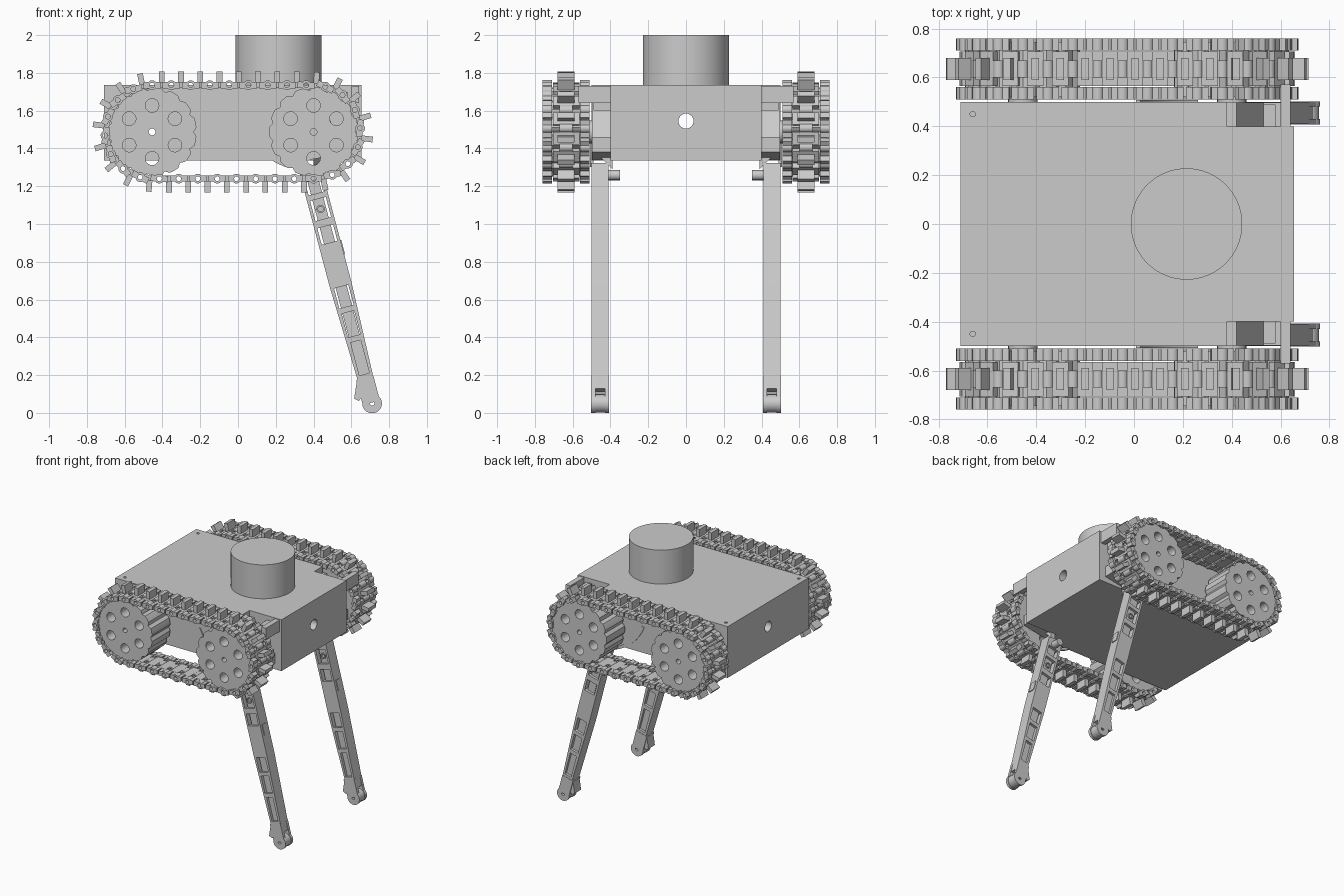
import bpy, bmesh
from math import cos, sin, pi, hypot, radians
from mathutils import Matrix

cube = bpy.data.objects.get("Cube")
if cube:
    bpy.data.objects.remove(cube, do_unlink=True)

grey = bpy.data.materials.new("plain_grey")
grey.use_nodes = True
colour = (0.6, 0.6, 0.6, 1)
grey.diffuse_color = colour
grey.node_tree.nodes["Principled BSDF"].inputs["Base Color"].default_value = colour


def frame(x=0, z=0, dx=1, dz=0):
    """Local x along (dx, dz) in the side plane, local z towards the front."""
    n = hypot(dx, dz)
    dx, dz = dx / n, dz / n
    return Matrix(((dx, -dz, 0, x), (0, 0, -1, 0), (dz, dx, 0, z), (0, 0, 0, 1)))


def ring(x, y, r, n=16):
    return [(x + r * cos(2 * pi * i / n), y + r * sin(2 * pi * i / n)) for i in range(n)]


def rect(x0, x1, y0, y1):
    return [(x0, y0), (x1, y0), (x1, y1), (x0, y1)]


def prism(bm, loops, z0, z1, matrix=None):
    """Extrude an outline, with further loops as through holes."""
    verts, faces, caps = [], [], ([], [])
    for loop in loops:
        low = [bm.verts.new((x, y, z0)) for x, y in loop]
        high = [bm.verts.new((x, y, z1)) for x, y in loop]
        verts += low + high
        for i in range(len(loop)):
            j = (i + 1) % len(loop)
            faces.append(bm.faces.new((low[i], low[j], high[j], high[i])))
            caps[0].append(bm.edges.get((low[i], low[j])))
            caps[1].append(bm.edges.get((high[i], high[j])))
    for edges in caps:
        filled = bmesh.ops.triangle_fill(bm, edges=edges, use_beauty=True, normal=(0, 0, 1))
        faces += [f for f in filled["geom"] if isinstance(f, bmesh.types.BMFace)]
    bmesh.ops.recalc_face_normals(bm, faces=faces)
    if matrix:
        bmesh.ops.transform(bm, matrix=matrix, verts=verts)


def part(name, bm):
    mesh = bpy.data.meshes.new(name)
    bm.to_mesh(mesh)
    bm.free()
    mesh.materials.append(grey)
    ob = bpy.data.objects.new(name, mesh)
    bpy.context.collection.objects.link(ob)
    return ob


SIDE = frame()
ACROSS = Matrix(((0, 0, 1, 0), (1, 0, 0, 0), (0, 1, 0, 0), (0, 0, 0, 1)))
WHEELS = (-0.455, 0.4)
AXLE_Z, PATH_R = 1.4875, 0.2475

# Hull with notched corners
bm = bmesh.new()
prism(bm, [[(-0.71, -0.5), (0.38, -0.5), (0.38, -0.4), (0.655, -0.4),
            (0.655, 0.4), (0.38, 0.4), (0.38, 0.5), (-0.71, 0.5)]], 1.335, 1.735)
hull = part("hull", bm)

# Bores through the hull and blind holes in its roof
bm = bmesh.new()
prism(bm, [ring(0, 1.545, 0.04, 24)], -1, 1, ACROSS)
for y in (-0.45, 0.45):
    prism(bm, [ring(-0.66, y, 0.011)], 1.7, 1.8)
roof_bores = part("hull_bores", bm)
bm = bmesh.new()
prism(bm, [ring(WHEELS[0], AXLE_Z, 0.018)], -1, 1, SIDE)
axle_bore = part("axle_bore", bm)
for cutter in (roof_bores, axle_bore):
    cutter.hide_render = True
    mod = hull.modifiers.new("bore", "BOOLEAN")
    mod.operation, mod.object, mod.solver = "DIFFERENCE", cutter, "EXACT"
graph = bpy.context.evaluated_depsgraph_get()
bored = bpy.data.meshes.new_from_object(hull.evaluated_get(graph))
hull.modifiers.clear()
hull.data = bored
for cutter in (roof_bores, axle_bore):
    bpy.data.objects.remove(cutter, do_unlink=True)

# Turret
bm = bmesh.new()
prism(bm, [ring(0.215, 0, 0.228, 64)], 1.73, 2.0)
part("turret", bm)

# One track link, lying along local x with its pad on local +y
SPAN = WHEELS[1] - WHEELS[0]
LINKS = 32
PITCH = (2 * SPAN + 2 * pi * PATH_R) / LINKS
link = bmesh.new()
for a, b in ((-0.125, -0.075), (0.075, 0.125)):
    prism(link, [ring(0, 0, 0.026, 12), ring(0, 0, 0.013, 12)], a, b)
    prism(link, [rect(0.02, 0.046, -0.018, 0.016)], a, b)
    prism(link, [rect(-0.046, -0.02, -0.018, 0.016)], a, b)
prism(link, [ring(0, 0, 0.024, 12), ring(0, 0, 0.013, 12)], -0.035, 0.035)
prism(link, [rect(0.018, PITCH - 0.018, -0.016, 0.014)], -0.07, 0.07)
prism(link, [rect(0.036, 0.066, 0.01, 0.073)], -0.045, 0.045)
link_mesh = bpy.data.meshes.new("track_link")
link.to_mesh(link_mesh)
link.free()


def track_point(s):
    """Point on the belt path, running clockwise from the top left."""
    arc = pi * PATH_R
    s %= 2 * (SPAN + arc)
    if s < SPAN:
        return WHEELS[0] + s, AXLE_Z + PATH_R
    s -= SPAN
    if s < arc:
        t = s / PATH_R
        return WHEELS[1] + PATH_R * sin(t), AXLE_Z + PATH_R * cos(t)
    s -= arc
    if s < SPAN:
        return WHEELS[1] - s, AXLE_Z - PATH_R
    t = (s - SPAN) / PATH_R
    return WHEELS[0] - PATH_R * sin(t), AXLE_Z - PATH_R * cos(t)


def half_width(u):
    return 0.038 + 0.021 * min(u / 0.65, 1)


for s, side in ((1, "front"), (-1, "back")):
    # Track belt
    bm = bmesh.new()
    for i in range(LINKS):
        x, z = track_point(i * PITCH)
        x2, z2 = track_point((i + 1) * PITCH)
        placed = link_mesh.copy()
        placed.transform(Matrix.Translation((0, -0.635 * s, 0)) @ frame(x, z, x2 - x, z2 - z))
        bm.from_mesh(placed)
        bpy.data.meshes.remove(placed)
    part(side + "_track", bm)

    # Scalloped wheels with lightening holes
    for x, place in zip(WHEELS, ("right", "left")):
        bm = bmesh.new()
        rim = []
        for i in range(120):
            t = 2 * pi * i / 120
            r = 0.236 - 0.016 * max(0, cos(15 * t)) ** 2
            rim.append((r * cos(t), r * sin(t)))
        holes = [ring(0.14 * cos(pi / 6 + k * pi / 3), 0.14 * sin(pi / 6 + k * pi / 3), 0.036, 20)
                 for k in range(6)]
        at = frame(x, AXLE_Z)
        prism(bm, [rim, ring(0, 0, 0.018)] + holes, s * 0.52, s * 0.745, at)
        prism(bm, [ring(0, 0, 0.06, 24), ring(0, 0, 0.018)], s * 0.49, s * 0.52, at)
        part(side + "_" + place + "_wheel", bm)

    # Curved guide rail on the hull side
    bm = bmesh.new()
    turns = [radians(203 + 47 * i / 16) for i in range(17)]
    arc = [(0.425 * cos(t), 0.425 * sin(t)) for t in turns]
    arc += [(0.405 * cos(t), 0.405 * sin(t)) for t in reversed(turns)]
    prism(bm, [arc], s * 0.49, s * 0.507, frame(0.4, 1.7))
    part(side + "_guide_rail", bm)

    # Leg mount in the notch
    bm = bmesh.new()
    prism(bm, [[(0.38, 1.69), (0.42, 1.69), (0.53, 1.46), (0.6, 1.46), (0.6, 1.38), (0.38, 1.34)]],
          s * 0.4, s * 0.497, SIDE)
    prism(bm, [rect(0.53, 0.58, 1.6, 1.7)], s * 0.4, s * 0.49, SIDE)
    prism(bm, [rect(0.6, 0.64, 1.64, 1.73)], s * 0.39, s * 0.57, SIDE)
    brace = [(s * y, z) for y, z in ((-0.39, 1.29), (-0.5, 1.4), (-0.5, 1.44), (-0.39, 1.34))]
    prism(bm, [brace], 0.4, 0.44, ACROSS)
    part(side + "_leg_mount", bm)

    # Leg frame with pockets either side of a central web
    leg = frame(0.71, 0.05, -0.31, 1.17)
    bm = bmesh.new()
    stations = (0.07, 0.65, 1.3)
    outline = [(u, half_width(u)) for u in stations]
    outline += [(u, -half_width(u)) for u in reversed(stations)]
    pockets = []
    for a, b in ((0.16, 0.34), (0.37, 0.5), (0.53, 0.64), (0.88, 0.97), (1.01, 1.12), (1.15, 1.22)):
        h = half_width(a) - 0.016
        pockets.append(rect(a, b, -h, h))
    prism(bm, [outline] + pockets, s * 0.41, s * 0.5, leg)
    web = rect(0.12, 1.25, -0.03, 0.03)
    prism(bm, [web], s * 0.43, s * 0.48, leg)
    prism(bm, [ring(1.065, 0, 0.022), ring(1.065, 0, 0.014)], s * 0.42, s * 0.49, leg)
    prism(bm, [rect(0.8, 0.88, -0.064, -0.05)], s * 0.43, s * 0.48, leg)
    part(side + "_leg", bm)

    # Hinge pin at the top of the leg
    bm = bmesh.new()
    prism(bm, [ring(1.25, 0, 0.027)], s * 0.35, s * 0.42, leg)
    part(side + "_hinge_pin", bm)

    # Forked foot with roller and rear clip
    bm = bmesh.new()
    for a, b in ((0.408, 0.43), (0.48, 0.502)):
        prism(bm, [ring(0, 0, 0.052, 32), ring(0, 0, 0.012)], s * a, s * b, leg)
        prism(bm, [rect(0.005, 0.14, -0.044, 0.05)], s * a, s * b, leg)
    prism(bm, [ring(0, 0, 0.048, 32), ring(0, 0, 0.012)], s * 0.43, s * 0.48, leg)
    prism(bm, [[(0.03, 0.065), (0.05, 0.085), (0.13, 0.05), (0.13, 0.03), (0.06, 0.03)]],
          s * 0.415, s * 0.495, leg)
    part(side + "_foot", bm)

bpy.data.meshes.remove(link_mesh)

# Smooth round walls, keep edges crisp
bpy.ops.object.select_all(action="DESELECT")
for ob in bpy.context.scene.objects:
    if ob.type == "MESH":
        ob.select_set(True)
        bpy.context.view_layer.objects.active = ob
bpy.ops.object.shade_smooth_by_angle(angle=radians(31))
